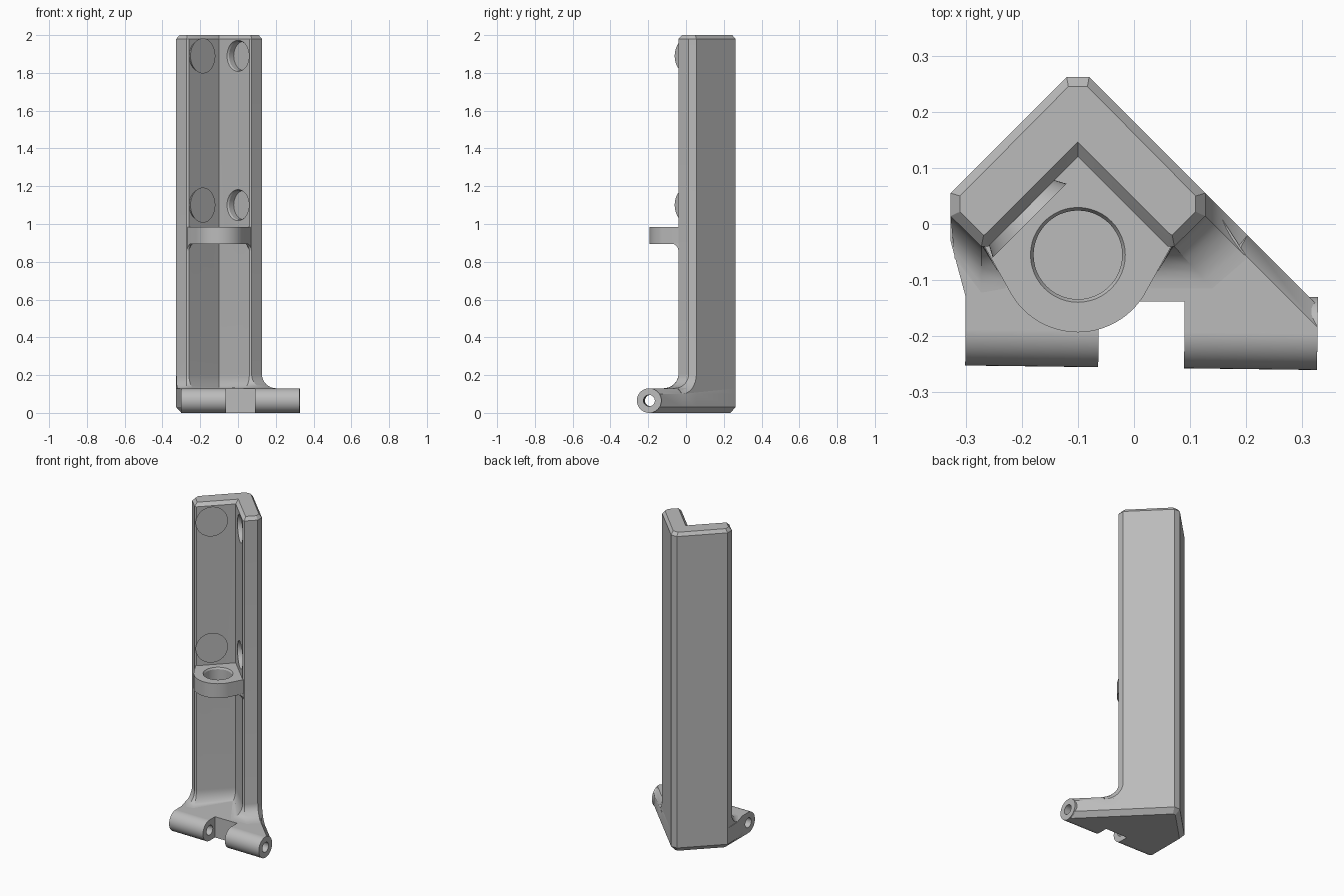
import bpy, bmesh
from math import sin, cos, pi, radians
from mathutils import Vector

cube = bpy.data.objects.get("Cube")
if cube:
    bpy.data.objects.remove(cube)

grey = bpy.data.materials.new("plain grey")
grey.use_nodes = True
grey.diffuse_color = (0.5, 0.5, 0.5, 1)
grey.node_tree.nodes["Principled BSDF"].inputs["Base Color"].default_value = (0.5, 0.5, 0.5, 1)


def loft(name, rings, tube=False):
    """Skin a list of equal rings; cap the ends, or close the loop for a tube."""
    bm = bmesh.new()
    loops = [[bm.verts.new(p) for p in ring] for ring in rings]
    pairs = list(zip(loops, loops[1:]))
    if tube:
        pairs.append((loops[-1], loops[0]))
    else:
        bm.faces.new(loops[0])
        bm.faces.new(loops[-1])
    n = len(loops[0])
    for a, b in pairs:
        for i in range(n):
            j = (i + 1) % n
            bm.faces.new((a[i], a[j], b[j], b[i]))
    bmesh.ops.recalc_face_normals(bm, faces=bm.faces)
    mesh = bpy.data.meshes.new(name)
    bm.to_mesh(mesh)
    bm.free()
    mesh.materials.append(grey)
    obj = bpy.data.objects.new(name, mesh)
    bpy.context.collection.objects.link(obj)
    return obj


def circle(centre, axis, radius, sides=48):
    turn = Vector(axis).to_track_quat("Z", "Y")
    return [Vector(centre) + turn @ Vector((radius * cos(2 * pi * i / sides),
            radius * sin(2 * pi * i / sides), 0)) for i in range(sides)]


def spindle(name, centre, axis, steps):
    """Round solid from (distance along axis, radius) steps."""
    axis = Vector(axis).normalized()
    return loft(name, [circle(Vector(centre) + axis * d, axis, r) for d, r in steps])


def cut(obj, cutter):
    mod = obj.modifiers.new("cut", "BOOLEAN")
    mod.operation, mod.solver, mod.object = "DIFFERENCE", "EXACT", cutter
    bpy.context.view_layer.update()
    bpy.ops.object.select_all(action="DESELECT")
    bpy.context.view_layer.objects.active = obj
    obj.select_set(True)
    bpy.ops.object.modifier_apply(modifier=mod.name)


def flat(outline, z):
    return [(x, y, z) for x, y in outline]


# Angle column: outline point, direction it flares at the foot, drop at the foot
outline = [
    (-0.12, 0.262, 0, 0, 0), (-0.08, 0.262, 0, 0, 0),
    (0.127, 0.055, 1, -1, 0.03), (0.127, 0.014, 1, -1, 0),
    (0.072, -0.04, 0.9, -1, 0), (0.06, -0.04, -0.4, -1, 0),
    (-0.1, 0.12, 0, -0.4, 0),
    (-0.26, -0.04, 0.4, -1, 0), (-0.272, -0.04, 0, -1.1, 0),
    (-0.327, 0.014, 0.1, -1, 0), (-0.327, 0.055, 0, 0, 0)]
foot_z, foot_r, steps = 0.13, 0.075, 8
rings = []
for k in range(steps + 1):
    a = k / steps * pi / 2
    d, z = foot_r * (1 - sin(a)), foot_z + foot_r * (1 - cos(a))
    rings.append([(x + u * d, y + v * d, z - drop * cos(a))
                  for x, y, u, v, drop in outline])
rings.append([(x, y, 1.98) for x, y, *_ in outline])
half_top = [(0.017, 0.245), (0.21, 0.05), (0.21, 0.022), (0.168, -0.02), (0.162, -0.016)]
top = [(-0.117, 0.245)] + [(x - 0.1, y) for x, y in half_top] + [(-0.1, 0.146)]
top += [(-0.1 - x, y) for x, y in reversed(half_top[1:])]
rings.append(flat(top, 2.0))
column = loft("angle_column", rings)

# Round countersunk pockets in both inner walls
for z in (1.1, 1.89):
    for x, side in ((-0.2, -1), (0.0, 1)):
        pocket = spindle("pocket_cutter", (x, 0.02, z), (side, 1, 0),
                         [(-0.02, 0.093), (0.01, 0.077), (0.045, 0.077)])
        cut(column, pocket)
        bpy.data.objects.remove(pocket)

# Base plate with chamfered back edges and a notch between the hinge barrels
front = [(0.327, -0.195), (0.09, -0.192), (0.09, -0.138), (-0.063, -0.138),
         (-0.063, -0.19), (-0.3, -0.187), (-0.3, -0.13)]
body = [(-0.327, -0.03), (-0.327, 0.055), (-0.12, 0.262), (-0.08, 0.262), (0.127, 0.055)]
under = [(-0.3, -0.03), (-0.3, 0.044), (-0.109, 0.235), (-0.091, 0.235), (0.107, 0.037)]
edge = [(0.2, -0.018), (0.327, -0.145)]
base = loft("base_plate", [
    flat(front + under + [(0.18, -0.036), (0.327, -0.183)], 0),
    flat(front + body + edge, 0.03),
    flat(front + body + edge, 0.1),
    flat(front + body + [(0.2, -0.057), (0.327, -0.184)], foot_z)])


# Two hinge barrels on one slightly turned axis
def axis_point(x):
    return (x, -0.191 - 0.0128 * x, 0.065)


axis = (1, -0.0128, 0)
pin = loft("pin_cutter", [circle(axis_point(x), axis, 0.03) for x in (-0.5, 0.5)])
cut(base, pin)
bpy.data.objects.remove(pin)
barrels = []
for name, x0, x1 in (("right_hinge_barrel", -0.3, -0.063), ("left_hinge_barrel", 0.09, 0.327)):
    barrels.append(loft(name, [circle(axis_point(x), axis, r) for x, r in
                               ((x0, 0.065), (x1, 0.065), (x1, 0.03), (x0, 0.03))], tube=True))

# Guide eye across the channel
cx, cy, low, high = -0.1, -0.055, 0.895, 0.985
eye = [(-0.1, 0.125), (0.068, -0.037)]
eye += [(cx + 0.138 * cos(radians(t)), cy + 0.138 * sin(radians(t)))
        for t in [-31 - 118 * i / 24 for i in range(25)]]
eye.append((-0.268, -0.037))
guide = loft("guide_eye", [flat(eye, low), flat(eye, high)])
bore = spindle("bore_cutter", (cx, cy, 0.94), (0, 0, 1),
               [(-0.055, 0.09), (-0.035, 0.079), (0.035, 0.079), (0.055, 0.09)])
cut(guide, bore)
bpy.data.objects.remove(bore)

# Small fillets under the guide eye, at the tips of the column
fillets = []
for name, s in (("left_eye_fillet", 1), ("right_eye_fillet", -1)):
    rings = []
    for k in range(7):
        a, r = k / 6 * pi / 2, 0.045
        d, z = r * (1 - sin(a)), low + 0.003 - r * (1 - cos(a))
        pts = [(0.17, -0.036), (0.171 - 0.62 * d, -0.039 - d),
               (0.161 - 0.8 * d, -0.039 - d), (0.155 - 0.4 * d, -0.03)]
        rings.append([(cx + s * x, y, z) for x, y in pts])
    fillets.append(loft(name, rings))

# Smooth shading on rounded parts, sharp edges kept
bpy.ops.object.select_all(action="DESELECT")
for obj in [column, base, guide] + barrels + fillets:
    obj.select_set(True)
bpy.context.view_layer.objects.active = column
bpy.ops.object.shade_smooth_by_angle(angle=radians(25))
